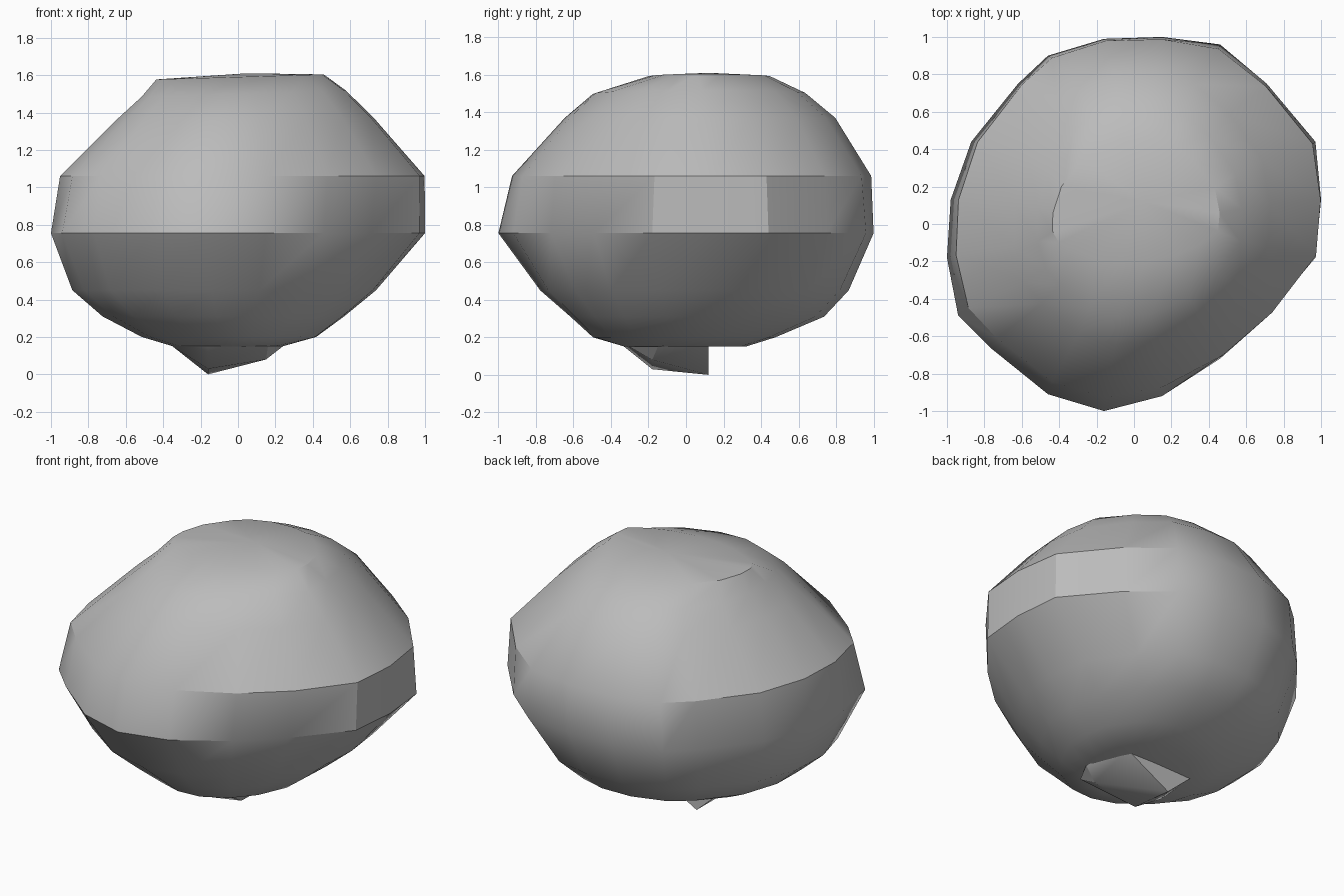
import bpy
import bmesh
import math
from mathutils import Vector

cube = bpy.data.objects.get("Cube")
if cube:
    bpy.data.objects.remove(cube, do_unlink=True)

# One stone colour
stone = bpy.data.materials.new("grey_stone")
stone.use_nodes = True
colour = (0.5, 0.5, 0.5, 1)
stone.diffuse_color = colour
stone.node_tree.nodes["Principled BSDF"].inputs["Base Color"].default_value = colour

# Lumpy outline of the widest band, anticlockwise from the left side
outline = [Vector(p) for p in (
    (1, .13), (.97, .44), (.71, .75), (.46, .96), (.15, 1),
    (-.16, .99), (-.46, .9), (-.62, .75), (-.87, .44), (-.98, .13),
    (-1, -.18), (-.94, -.49), (-.77, -.66), (-.46, -.91), (-.16, -1),
    (.15, -.92), (.46, -.72), (.71, -.49), (.97, -.18))]

# Horizontal bands: height, right, left, front, back, share of lumpy outline, sideways tilt
bands = (
    (.15, .35, .24, .33, .32, 0, 0),
    (.2, .52, .42, .5, .48, .3, 0),
    (.31, .73, .57, .62, .74, .5, 0),
    (.45, .89, .74, .78, .87, .7, 0),
    (.755, 1, 1, 1, 1, 1, 0),
    (1.06, .955, 1, .93, .99, .75, 0),
    (1.37, .645, .73, .65, .8, .5, 0),
    (1.5, .52, .58, .5, .64, .4, .03),
    (1.59, .44, .46, .21, .45, .5, .03),
)


def band_points(height, right, left, front, back, lump, tilt):
    """Stretch the outline separately towards each of the four sides."""
    points = []
    for p in outline:
        q = p.normalized().lerp(p, lump)
        x = q.x * (left if q.x > 0 else right)
        y = q.y * (back if q.y > 0 else front)
        points.append((x, y, height + tilt * x))
    return points


def finish(bm, name, angle):
    bmesh.ops.recalc_face_normals(bm, faces=bm.faces)
    mesh = bpy.data.meshes.new(name)
    bm.to_mesh(mesh)
    bm.free()
    mesh.materials.append(stone)
    obj = bpy.data.objects.new(name, mesh)
    bpy.context.collection.objects.link(obj)
    bpy.ops.object.select_all(action="DESELECT")
    obj.select_set(True)
    bpy.context.view_layer.objects.active = obj
    bpy.ops.object.shade_smooth_by_angle(angle=math.radians(angle))
    return obj


# Boulder body: bands joined in a skin, closed at both ends
bm = bmesh.new()
rings = [[bm.verts.new(p) for p in band_points(*band)] for band in bands]
count = len(outline)
for low, high in zip(rings, rings[1:]):
    for i in range(count):
        j = (i + 1) % count
        bm.faces.new((low[i], low[j], high[j], high[i]))
for ring, peak in ((rings[0], (-.05, 0, .16)), (rings[-1], (.05, .12, 1.61))):
    tip = bm.verts.new(peak)
    for i in range(count):
        bm.faces.new((ring[i], ring[(i + 1) % count], tip))
finish(bm, "boulder_body", 32)

# Pointed foot under the boulder, with an upright back face
bm = bmesh.new()
for p in ((-.16, .12, 0), (-.16, -.18, .03), (.15, -.18, .08),
          (-.35, -.18, .15), (-.16, -.33, .15), (.16, -.3, .15),
          (.24, -.15, .15), (-.35, .12, .17), (.15, .12, .17)):
    bm.verts.new(p)
bmesh.ops.convex_hull(bm, input=bm.verts)
finish(bm, "pointed_foot", 30)
